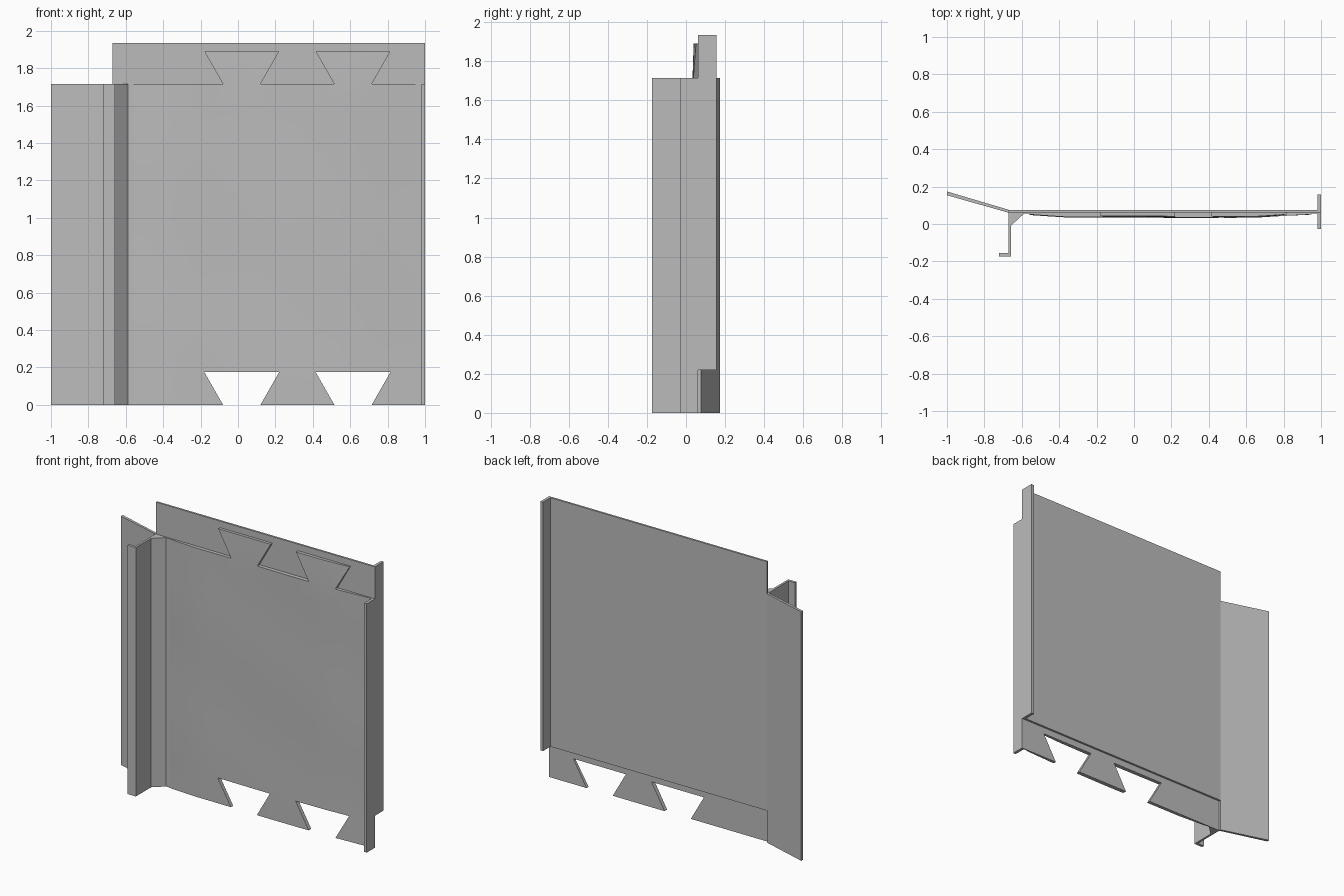
import bpy, bmesh, math
from mathutils import Vector

cube = bpy.data.objects.get("Cube")
if cube:
    bpy.data.objects.remove(cube, do_unlink=True)

grey = bpy.data.materials.new("plain grey")
grey.use_nodes = True
grey.diffuse_color = (0.5, 0.5, 0.5, 1)
grey.node_tree.nodes["Principled BSDF"].inputs["Base Color"].default_value = (0.5, 0.5, 0.5, 1)

TOP = 1.715          # height of the wing, post and front panel
STEP = 0.22          # the back plate is shifted up by this much
SEAM = 0.062         # y where the panel meets the back plate
FACE = 0.055         # y of the flat panel front
TABS = (0.02, 0.615)  # centres of the dovetails


def finish(name, bm):
    bmesh.ops.recalc_face_normals(bm, faces=bm.faces)
    mesh = bpy.data.meshes.new(name)
    bm.to_mesh(mesh)
    bm.free()
    mesh.materials.append(grey)
    obj = bpy.data.objects.new(name, mesh)
    bpy.context.collection.objects.link(obj)
    return obj


def prism(name, points, offset):
    """Extrude a flat polygon along offset."""
    bm = bmesh.new()
    face = bm.faces.new([bm.verts.new(p) for p in points])
    out = bmesh.ops.extrude_face_region(bm, geom=[face], use_keep_orig=True)
    moved = [v for v in out["geom"] if isinstance(v, bmesh.types.BMVert)]
    bmesh.ops.translate(bm, verts=moved, vec=offset)
    return finish(name, bm)


def upright(name, plan, z0, z1):
    return prism(name, [(x, y, z0) for x, y in plan], (0, 0, z1 - z0))


def box(name, x0, x1, y0, y1, z0, z1):
    return upright(name, [(x0, y0), (x1, y0), (x1, y1), (x0, y1)], z0, z1)


def panel_outline(x0, x1, y):
    """Panel with dovetail notches below and matching tabs above."""
    pts = [(x0, y, 0)]
    for dz, tabs, sign in ((0, TABS, 1), (TOP, TABS[::-1], -1)):
        if dz:
            pts += [(x1, y, 0), (x1, y, TOP)]
        for c in tabs:
            for half, h in ((-0.1, 0), (-0.2, 0.175), (0.2, 0.175), (0.1, 0)):
                pts.append((c + sign * half, y, dz + h))
    return pts + [(x0, y, TOP)]


def bulge(x, z):
    """Thickness of the uneven skin, thinning toward its sides."""
    side = min(1, (x + 0.56) / 0.22, (0.95 - x) / 0.3)
    wave = 0.003 * math.sin(5 * x + 3 * z) * math.cos(4 * z - 2 * x)
    top = 0.006 * max(0, (z - TOP) / 0.175)
    return max(0.002, 0.004 + 0.015 * max(0, side) + wave - top)


# Back plate and flat jointed panel
box("back_plate", -0.67, 1.0, SEAM, 0.076, STEP, 1.935)
prism("jointed_panel", panel_outline(-0.67, 0.98, SEAM), (0, FACE - SEAM, 0))

# Uneven front skin, cut into a grid and pushed out
bm = bmesh.new()
bm.faces.new([bm.verts.new(p) for p in panel_outline(-0.56, 0.95, FACE)])
cuts = [(Vector((-0.56 + 0.11 * i, 0, 0)), Vector((1, 0, 0))) for i in range(1, 14)]
cuts += [(Vector((0, 0, TOP * i / 14)), Vector((0, 0, 1))) for i in range(1, 15)]
for co, normal in cuts:
    geom = bm.verts[:] + bm.edges[:] + bm.faces[:]
    bmesh.ops.bisect_plane(bm, geom=geom, plane_co=co, plane_no=normal, dist=1e-5)
out = bmesh.ops.extrude_face_region(bm, geom=bm.faces[:], use_keep_orig=True)
for v in out["geom"]:
    if isinstance(v, bmesh.types.BMVert):
        v.co.y -= bulge(v.co.x, v.co.z)
skin = finish("front_skin", bm)
bpy.ops.object.select_all(action='DESELECT')
skin.select_set(True)
bpy.context.view_layer.objects.active = skin
bpy.ops.object.shade_smooth_by_angle(angle=math.radians(30))

# Left edge flange, its rear half shifted up with the back plate
box("flange_front", 0.98, 1.0, -0.027, SEAM, 0, TOP)
box("flange_rear", 0.98, 1.0, SEAM, 0.157, STEP, 1.935)

# Slanted wing on the right edge
upright("slanted_wing", [(-0.67, 0.06), (-0.67, 0.076), (-1, 0.174), (-1, 0.154)], 0, TOP)

# Hooked post with its corner gusset
upright("hooked_post", [(-0.672, SEAM), (-0.672, -0.156), (-0.722, -0.156),
                        (-0.722, -0.174), (-0.657, -0.174), (-0.657, SEAM)], 0, TOP)
upright("corner_gusset", [(-0.657, -0.008), (-0.588, FACE), (-0.657, FACE)], 0, TOP)
